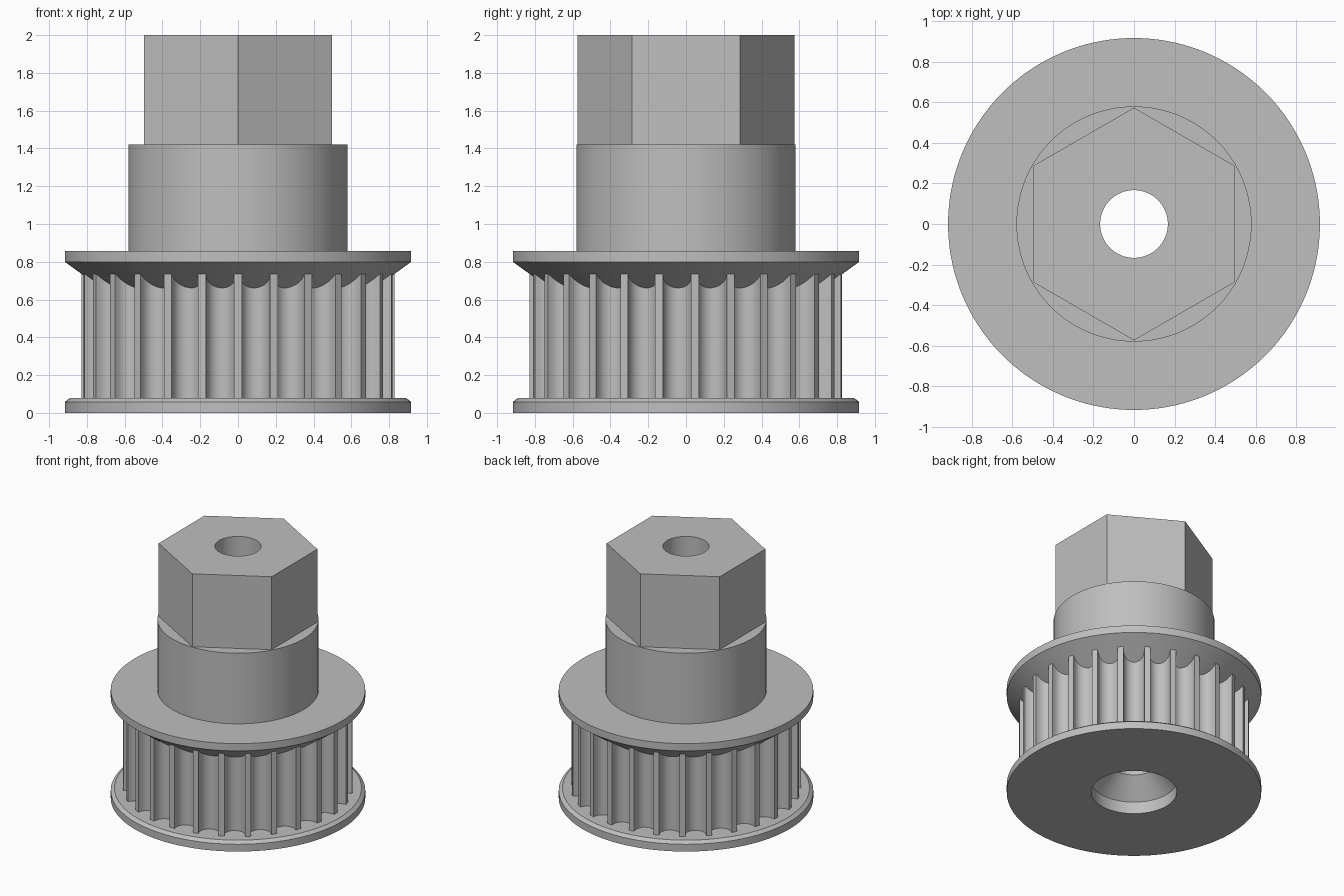
import bpy, bmesh
from math import pi, sin, cos, sqrt, atan2

cube = bpy.data.objects.get("Cube")
if cube:
    bpy.data.objects.remove(cube)

# One plain metal colour
metal = bpy.data.materials.new("grey_metal")
metal.use_nodes = True
grey = (0.52, 0.52, 0.52, 1)
metal.diffuse_color = grey
metal.node_tree.nodes["Principled BSDF"].inputs["Base Color"].default_value = grey

BORE, COUNTERBORE = 0.167, 0.308
FLANGE, HUB, HEX_FLAT = 0.917, 0.58, 0.497
TEETH, TIP, GROOVE, GROOVE_CENTRE = 27, 0.828, 0.075, 0.80


def circle(radius, angles):
    return [(radius * cos(a), radius * sin(a)) for a in angles]


def even_angles(count):
    return [pi / 2 + 2 * pi * i / count for i in range(count)]


def loft(name, rings):
    """Join (outline, z) rings in order, and the last back to the first."""
    bm = bmesh.new()
    loops = [[bm.verts.new((x, y, z)) for x, y in outline] for outline, z in rings]
    for k, low in enumerate(loops):
        high = loops[(k + 1) % len(loops)]
        for i in range(len(low)):
            j = (i + 1) % len(low)
            bm.faces.new((low[i], low[j], high[j], high[i]))
    bmesh.ops.recalc_face_normals(bm, faces=bm.faces)
    mesh = bpy.data.meshes.new(name)
    bm.to_mesh(mesh)
    bm.free()
    mesh.materials.append(metal)
    obj = bpy.data.objects.new(name, mesh)
    bpy.context.collection.objects.link(obj)
    bpy.ops.object.select_all(action='DESELECT')
    obj.select_set(True)
    bpy.context.view_layer.objects.active = obj
    bpy.ops.object.shade_smooth_by_angle(angle=pi / 6)
    return obj


def turned(name, profile, count=144):
    angles = even_angles(count)
    return loft(name, [(circle(r, angles), z) for r, z in profile])


def toothed_outline(steps=12):
    """Round-bottomed grooves with straight sides, one land facing the front."""
    edge = (sqrt(TIP ** 2 - GROOVE ** 2), GROOVE)
    groove = [(edge[0], -edge[1])]
    for s in range(steps + 1):
        a = -pi / 2 + pi * s / steps
        groove.append((GROOVE_CENTRE - GROOVE * cos(a), GROOVE * sin(a)))
    groove.append(edge)
    points = []
    for i in range(TEETH):
        turn = -pi / 2 + (i + 0.5) * 2 * pi / TEETH
        c, s = cos(turn), sin(turn)
        points += [(r * c - t * s, r * s + t * c) for r, t in groove]
    return points


# Lower flange with a small chamfer
turned("lower_flange", [(COUNTERBORE, 0), (FLANGE, 0), (FLANGE, 0.058),
                        (0.89, 0.078), (COUNTERBORE, 0.078)])

# Toothed drum, with the bore narrowing inside it
teeth = toothed_outline()
angles = [atan2(y, x) for x, y in teeth]
loft("toothed_drum", [(teeth, 0.078), (teeth, 0.8),
                      (circle(BORE, angles), 0.8), (circle(BORE, angles), 0.24),
                      (circle(COUNTERBORE, angles), 0.095),
                      (circle(COUNTERBORE, angles), 0.078)])

# Upper flange with a conical underside that meets the teeth
turned("upper_flange", [(0.70, 0.643), (FLANGE, 0.8), (FLANGE, 0.858), (0.70, 0.858)])

# Round hub
turned("hub", [(BORE, 0.8), (HUB, 0.8), (HUB, 1.42), (BORE, 1.42)])

# Hexagonal drive end
angles = even_angles(96)
hexagon = []
for a in angles:
    r = HEX_FLAT / cos((a - pi / 2 + 1e-9) % (pi / 3) - pi / 6)
    hexagon.append((r * cos(a), r * sin(a)))
hole = circle(BORE, angles)
loft("hex_head", [(hole, 1.42), (hexagon, 1.42), (hexagon, 2.0), (hole, 2.0)])

# Ring that closes the top of the upper flange around the hub
turned("flange_top", [(HUB - 0.02, 0.8), (0.72, 0.8), (0.72, 0.858), (HUB - 0.02, 0.858)])
